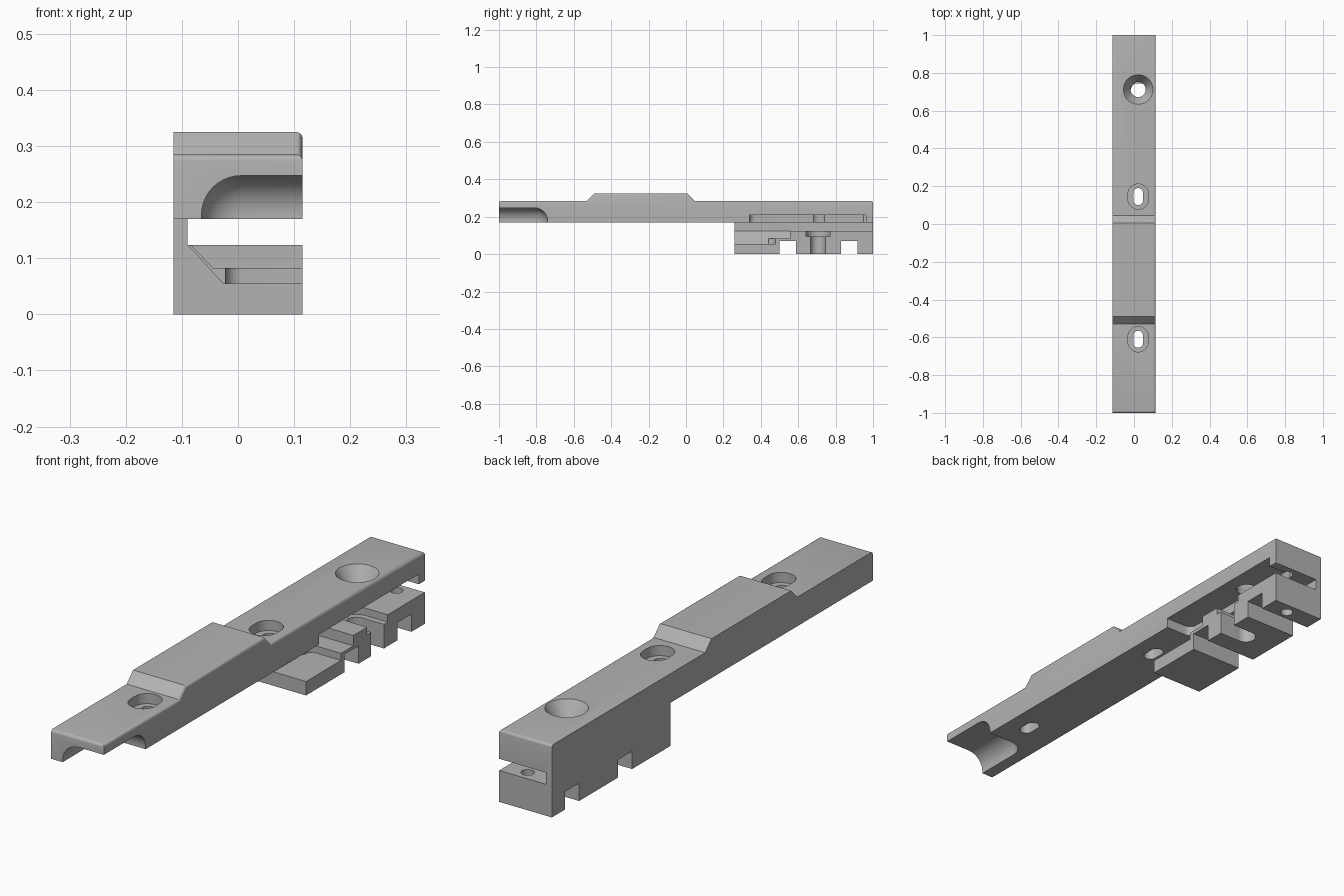
import bpy, bmesh
from mathutils import Matrix, Vector

if "Cube" in bpy.data.objects:
    bpy.data.objects.remove(bpy.data.objects["Cube"], do_unlink=True)

HALF = 0.115      # half width of the rail
OUT = 0.2         # cutters overshoot the open side to here
HOLE_X = 0.022    # line of the screw holes

grey = bpy.data.materials.new("plain grey")
grey.use_nodes = True
grey.diffuse_color = (0.45, 0.45, 0.45, 1)
grey.node_tree.nodes["Principled BSDF"].inputs["Base Color"].default_value = grey.diffuse_color


def make_object(name, bm):
    bmesh.ops.recalc_face_normals(bm, faces=bm.faces)
    mesh = bpy.data.meshes.new(name)
    bm.to_mesh(mesh)
    bm.free()
    mesh.materials.append(grey)
    obj = bpy.data.objects.new(name, mesh)
    bpy.context.scene.collection.objects.link(obj)
    return obj


def prism(points, direction):
    """Closed outline swept along a direction."""
    bm = bmesh.new()
    face = bm.faces.new([bm.verts.new(p) for p in points])
    swept = bmesh.ops.extrude_face_region(bm, geom=[face])["geom"]
    moved = [v for v in swept if isinstance(v, bmesh.types.BMVert)]
    bmesh.ops.translate(bm, verts=moved, vec=direction)
    bmesh.ops.recalc_face_normals(bm, faces=bm.faces)
    return bm


def box(x0, x1, y0, y1, z0, z1):
    outline = [(x0, y0, z0), (x1, y0, z0), (x1, y1, z0), (x0, y1, z0)]
    return prism(outline, (0, 0, z1 - z0))


def round_edges(bm, rule, radius, segments):
    edges = [e for e in bm.edges if rule(e.verts[0].co, e.verts[1].co)]
    bmesh.ops.bevel(bm, geom=edges, offset=radius, segments=segments,
                    profile=0.5, affect='EDGES', clamp_overlap=True)
    return bm


def cylinder(y, z0, z1, r0, r1=None, stretch=0.0):
    """Vertical cylinder or cone; stretch turns it into an oval along y."""
    bm = bmesh.new()
    place = Matrix.Translation((HOLE_X, y, (z0 + z1) / 2))
    bmesh.ops.create_cone(bm, cap_ends=True, segments=40, radius1=r0,
                          radius2=r1 or r0, depth=z1 - z0, matrix=place)
    if stretch:
        for v in bm.verts:
            if abs(v.co.y - y) > 0.0001:
                v.co.y += stretch if v.co.y > y else -stretch
    return bm


def cut(target, bm):
    cutter = make_object("cutter", bm)
    cutter.hide_render = True
    mod = target.modifiers.new("cut", 'BOOLEAN')
    mod.operation = 'DIFFERENCE'
    mod.solver = 'EXACT'
    mod.object = cutter
    bpy.context.view_layer.objects.active = target
    bpy.ops.object.modifier_apply(modifier=mod.name)
    bpy.data.objects.remove(cutter, do_unlink=True)


# Rail with raised middle and clamp block, as one side profile
side = [(-1, 0.17), (0.26, 0.17), (0.26, 0), (1, 0), (1, 0.285), (0.045, 0.285),
        (0.005, 0.325), (-0.49, 0.325), (-0.53, 0.285), (-1, 0.285)]
body_bm = prism([(-HALF, y, z) for y, z in side], (2 * HALF, 0, 0))
round_edges(body_bm, lambda a, b: min(a.z, b.z) > 0.28 and (
    min(a.x, b.x) > 0 or (a.y == b.y and abs(a.y) > 0.99)), 0.011, 4)
body = make_object("rail_body", body_bm)

# Rounded channel under the front end
channel = box(-0.065, OUT, -1.2, -0.74, 0.05, 0.247)
round_edges(channel, lambda a, b: (min(a.z, b.z) > 0.2 and (max(a.x, b.x) < 0 or min(a.y, b.y) > -0.8))
            or (max(a.x, b.x) < 0 and min(a.y, b.y) > -0.8), 0.07, 10)
cut(body, channel)

# Long slot between rail and clamp block, and the pocket in the rail above it
cut(body, box(-0.09, OUT, 0.2, 1.1, 0.124, 0.17))
pocket = box(-0.005, OUT, 0.34, 0.963, 0.15, 0.21)
round_edges(pocket, lambda a, b: max(a.x, b.x) < 0 and a.z != b.z, 0.03, 6)
cut(body, pocket)

# Sloped recess at the front of the clamp block, with a ledge behind it
slope = [(-0.09, 0.125), (-0.026, 0.055), (OUT, 0.055), (OUT, 0.15), (-0.09, 0.15)]
cut(body, prism([(x, 0.2, z) for x, z in slope], (0, 0.24, 0)))
floor = box(-0.022, OUT, 0.3, 0.478, 0.055, 0.15)
round_edges(floor, lambda a, b: max(a.x, b.x) < 0 and a.z != b.z, 0.03, 6)
cut(body, floor)
ledge = [(-0.085, 0.125), (-0.045, 0.083), (OUT, 0.083), (OUT, 0.15), (-0.085, 0.15)]
cut(body, prism([(x, 0.3, z) for x, z in ledge], (0, 0.255, 0)))

# Square notches across the bottom
for y in (0.5, 0.83):
    cut(body, box(-OUT, OUT, y, y + 0.087, -0.1, 0.07))

# Stepped screw channel, open to the side
for radius, z0, z1 in ((0.04, -0.1, 0.11), (0.064, 0.095, 0.15)):
    cut(body, cylinder(0.705, z0, z1, radius))
    cut(body, box(HOLE_X, OUT, 0.705 - radius, 0.705 + radius, z0, z1))

# Oval screw holes with sunk seats
for y in (-0.61, 0.145):
    cut(body, cylinder(y, 0.1, 0.35, 0.026, stretch=0.019))
    cut(body, cylinder(y, 0.245, 0.35, 0.054, stretch=0.013))

# Countersunk hole and the small pin hole near the back
cut(body, cylinder(0.712, 0.14, 0.35, 0.04))
cut(body, cylinder(0.712, 0.225, 0.286, 0.04, 0.079))
cut(body, cylinder(0.955, -0.1, 0.235, 0.024))

# Smooth the curved walls, keep the edges sharp
bpy.ops.object.select_all(action='DESELECT')
body.select_set(True)
bpy.context.view_layer.objects.active = body
bpy.ops.object.shade_smooth_by_angle(angle=0.5)
